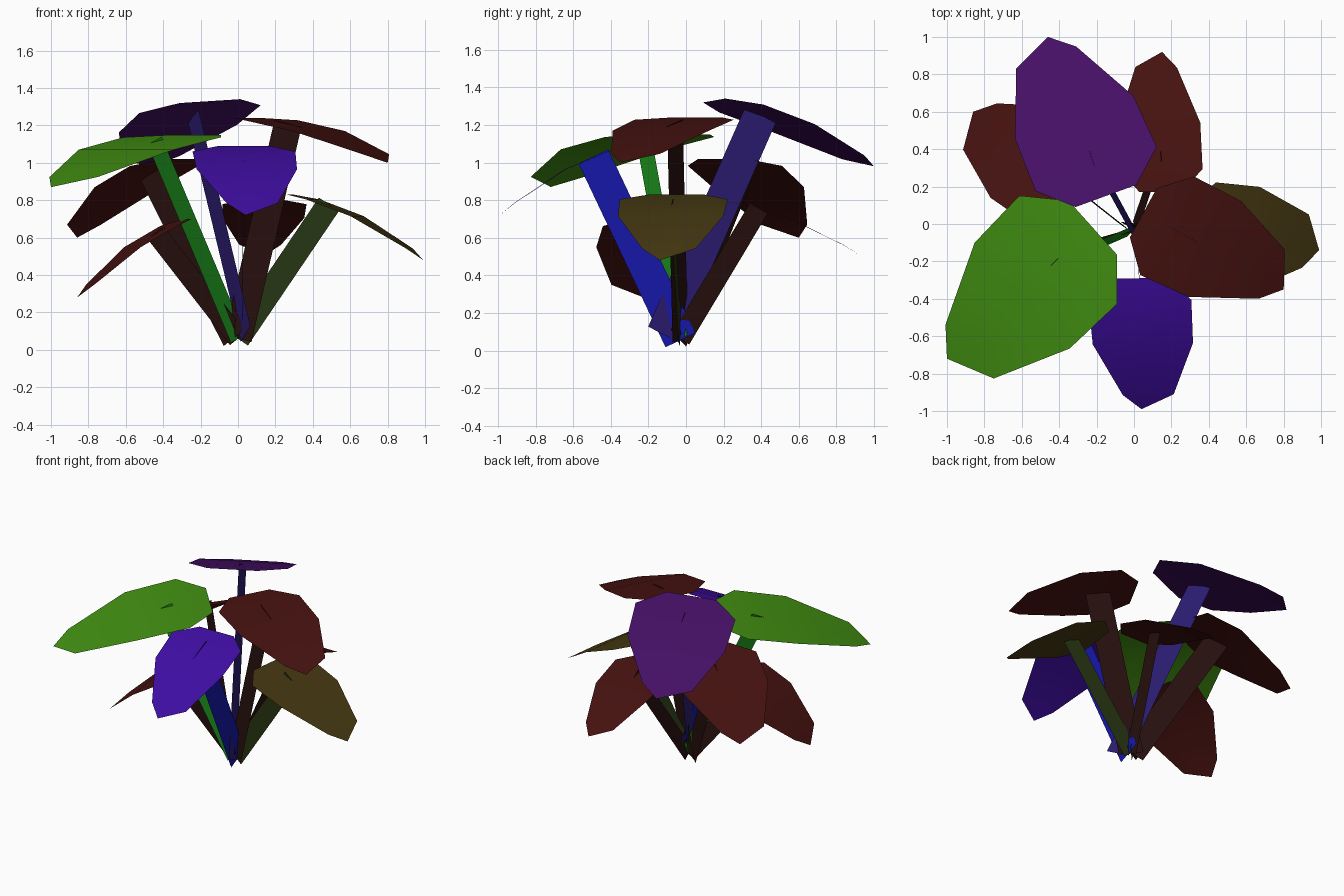
import bpy
from mathutils import Vector

if "Cube" in bpy.data.objects:
    bpy.data.objects.remove(bpy.data.objects["Cube"])

# Leaf outline: place along length, left and right half-width fractions
OUTLINE = [(0, .5, .5), (.17, 1, 1), (.5, 1.02, .93), (.89, .63, .36), (1, 0, 0)]
UP = Vector((0, 0, 1))


def paint(name, color):
    m = bpy.data.materials.get(name) or bpy.data.materials.new(name)
    m.diffuse_color = (*color, 1)
    m.use_nodes = True
    m.node_tree.nodes["Principled BSDF"].inputs["Base Color"].default_value = m.diffuse_color
    return m


def make(name, verts, faces, mat):
    me = bpy.data.meshes.new(name)
    me.from_pydata(verts, [], faces)
    me.materials.append(mat)
    ob = bpy.data.objects.new(name, me)
    bpy.context.collection.objects.link(ob)
    return ob


def spine(base, tip, arch, t):
    return base.lerp(tip, t) + UP * (arch * 4 * t * (1 - t))


# Leaf: three columns of points along an arched spine, closing at the tip
def leaf(name, base, tip, half, arch, roll, mat):
    along = tip - base
    side = Vector((along.y, -along.x, 0)).normalized() + UP * roll
    verts, faces = [], []
    for t, left, right in OUTLINE[:-1]:
        c = spine(base, tip, arch, t)
        verts += [c - side * half * left, c, c + side * half * right]
    verts.append(tip)
    for i in range(len(OUTLINE) - 2):
        for j in (0, 1):
            a = i * 3 + j
            faces.append((a, a + 1, a + 4, a + 3))
    n = len(verts) - 1
    faces += [(n - 3, n - 2, n), (n - 2, n - 1, n)]
    ob = make(name, verts, faces, mat)
    ob.data.shade_smooth()


# Stem: flat ribbon whose width follows the leaf axis
def stem(name, foot, top, axis, width, mat):
    d = (top - foot).normalized()
    flat = Vector((axis.x, axis.y, 0)).normalized()
    across = (flat - d * flat.dot(d)).normalized() * (width / 2)
    make(name, [foot - across, foot + across, top + across, top - across],
         [(0, 1, 2, 3)], mat)


RED = ((.06, .006, .005), (.02, .005, .004))
FOOT = (0, -.03, .06)
# name, base, tip, half width, arch, roll, stem width, foot, (leaf, stem) colours
PLANT = [
    ("purple", (-.15, .15, 1.33), (-.46, 1, .98), .345, .03, .06, .19,
     (.04, -.12, .085), ((.06, .005, .13), (.025, .012, .17))),
    ("green", (-.22, -.02, 1.15), (-1, -.72, .87), .39, .06, 0, .115,
     FOOT, ((.055, .28, .006), (.01, .24, .01))),
    ("blue", (.03, -.29, 1.09), (.04, -.99, .72), .275, .06, 0, .175,
     (.02, -.03, .055), ((.05, .004, .36), (.008, .008, .4))),
    ("red_right", (.05, .06, 1.24), (.8, -.35, 1.0), .3, .05, 0, .17,
     FOOT, RED),
    ("olive", (.28, -.05, .83), (.99, -.14, .48), .29, .06, 0, .13,
     FOOT, ((.06, .04, .006), (.02, .035, .006))),
    ("red_back", (.14, .17, .8), (.15, .92, .51), .225, .05, 0, .11,
     FOOT, RED),
    ("red_left_back", (-.3, .19, 1.02), (-.86, .6, .6), .31, .06, 0, .165,
     (-.02, -.04, .065), RED),
    ("red_left_low", (-.27, -.13, .7), (-.86, -.22, .28), .3, .06, 0, .11,
     FOOT, RED),
]

for name, base, tip, half, arch, roll, width, foot, cols in PLANT:
    base, tip, foot = Vector(base), Vector(tip), Vector(foot)
    leaf(name + "_leaf", base, tip, half, arch, roll,
         paint(name + "_leaf", cols[0]))
    stem(name + "_stem", foot, spine(base, tip, arch, .29), tip - base, width,
         paint(name + "_stem", cols[1]))
